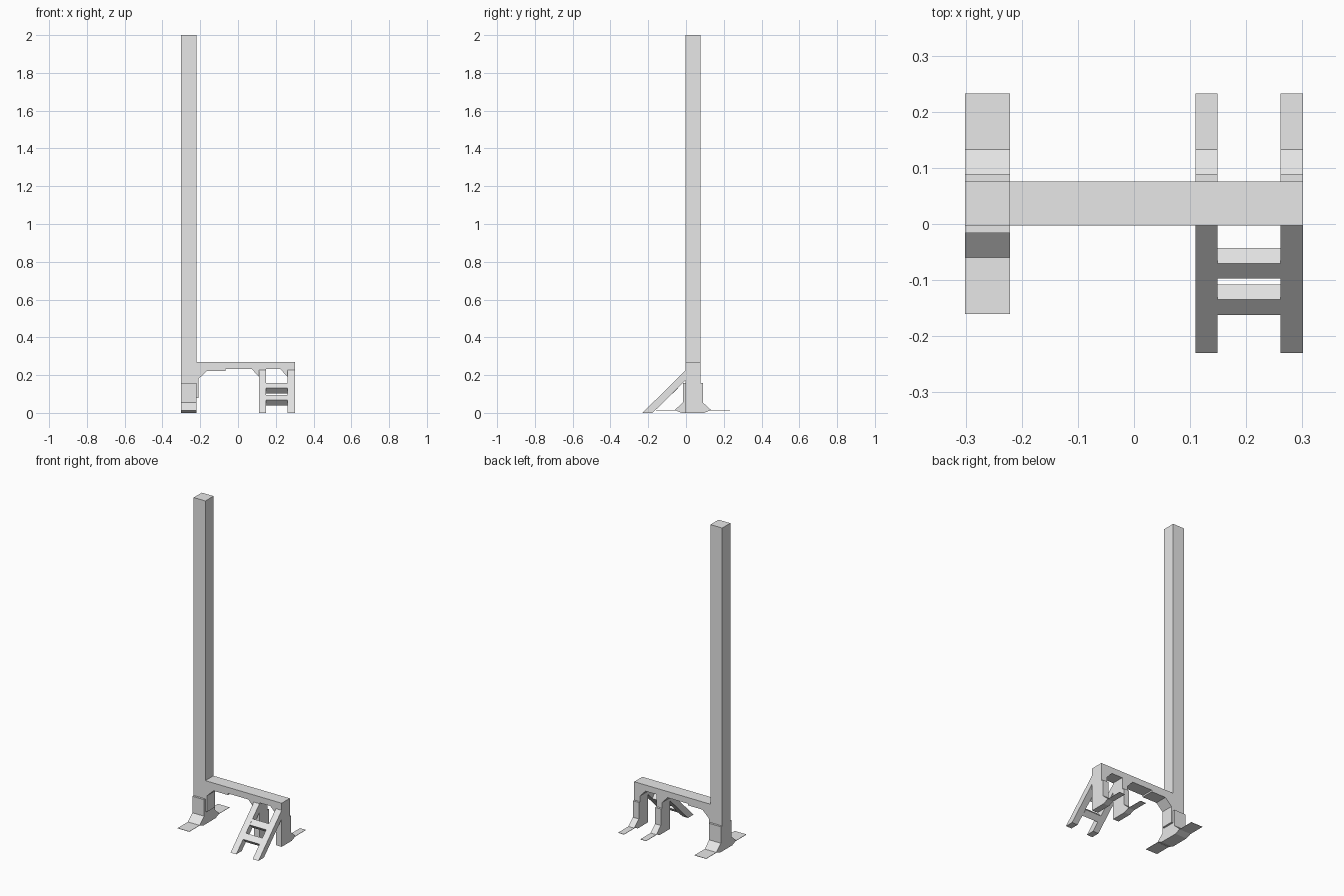
import bpy, bmesh
from mathutils import Vector

cube = bpy.data.objects.get("Cube")
if cube:
    bpy.data.objects.remove(cube, do_unlink=True)

grey = bpy.data.materials.new("light grey")
grey.use_nodes = True
COLOUR = (0.8, 0.8, 0.8, 1)
grey.diffuse_color = COLOUR
grey.node_tree.nodes["Principled BSDF"].inputs["Base Color"].default_value = COLOUR


def prism(name, profile, axis, low, high):
    """Extrude a closed profile along x (y, z points) or y (x, z points)."""
    def place(p, depth):
        return (depth, p[0], p[1]) if axis == "x" else (p[0], depth, p[1])

    bm = bmesh.new()
    face = bm.faces.new([bm.verts.new(place(p, low)) for p in profile])
    new = bmesh.ops.extrude_face_region(bm, geom=[face])["geom"]
    shift = Vector(place((0, 0), high - low))
    bmesh.ops.translate(bm, vec=shift, verts=[v for v in new if isinstance(v, bmesh.types.BMVert)])
    bmesh.ops.recalc_face_normals(bm, faces=bm.faces)
    mesh = bpy.data.meshes.new(name)
    bm.to_mesh(mesh)
    bm.free()
    mesh.materials.append(grey)
    obj = bpy.data.objects.new(name, mesh)
    bpy.context.collection.objects.link(obj)
    return obj


def box(name, x, y, z):
    corners = [(x[0], z[0]), (x[1], z[0]), (x[1], z[1]), (x[0], z[1])]
    return prism(name, corners, "y", *y)


FRONT, BACK = -0.003, 0.076
DEPTH = (FRONT, BACK)
POST = (-0.301, -0.221)
LEGS = {"inner": (0.11, 0.149), "outer": (0.261, 0.301)}


def foot(name, x, face_y, side):
    """Bent bracket against a leg, ending in a thin ground plate."""
    steps = [(0, 0.157), (0.013, 0.157), (0.013, 0.055), (0.057, 0.015), (0.02, 0), (0, 0)]
    prism(name + "_bracket", [(face_y + side * d, z) for d, z in steps], "x", *x)
    ends = sorted((face_y + side * 0.055, face_y + side * 0.157))
    box(name + "_ground_plate", x, ends, (0.013, 0.015))


# Tall post with a foot on both sides
box("tall_post", POST, DEPTH, (0, 2))
foot("post_back_foot", POST, BACK, 1)
foot("post_front_foot", POST, FRONT, -1)

# Low beam and the brace that joins it to the post
box("cross_beam", (POST[1], LEGS["outer"][1]), DEPTH, (0.232, 0.27))
brace = [(POST[1], 0.08), (-0.209, 0.08), (-0.209, 0.18), (-0.165, 0.222),
         (-0.066, 0.222), (-0.066, 0.232), (POST[1], 0.232)]
prism("post_brace", brace, "y", *DEPTH)

# Two short legs, each with a corner brace, back foot and ladder rail
rail = [(-0.23, 0), (FRONT, 0.226), (FRONT, 0.172), (-0.177, 0)]
for name, x in LEGS.items():
    box(name + "_leg", x, DEPTH, (0, 0.232))
    corner = [(x[0] - 0.037, 0.232), (x[0], 0.232), (x[0], 0.192)]
    prism(name + "_corner_brace", corner, "y", *DEPTH)
    foot(name + "_leg_foot", x, BACK, 1)
    prism(name + "_ladder_rail", rail, "x", *x)

# Square ladder rungs set at the slope of the rails
HALF = 0.0275
for name, y, z in (("upper", -0.07, 0.131), ("lower", -0.135, 0.067)):
    rung = [(y, z + HALF), (y - HALF, z), (y, z - HALF), (y + HALF, z)]
    prism(name + "_rung", rung, "x", LEGS["inner"][1], LEGS["outer"][0])
